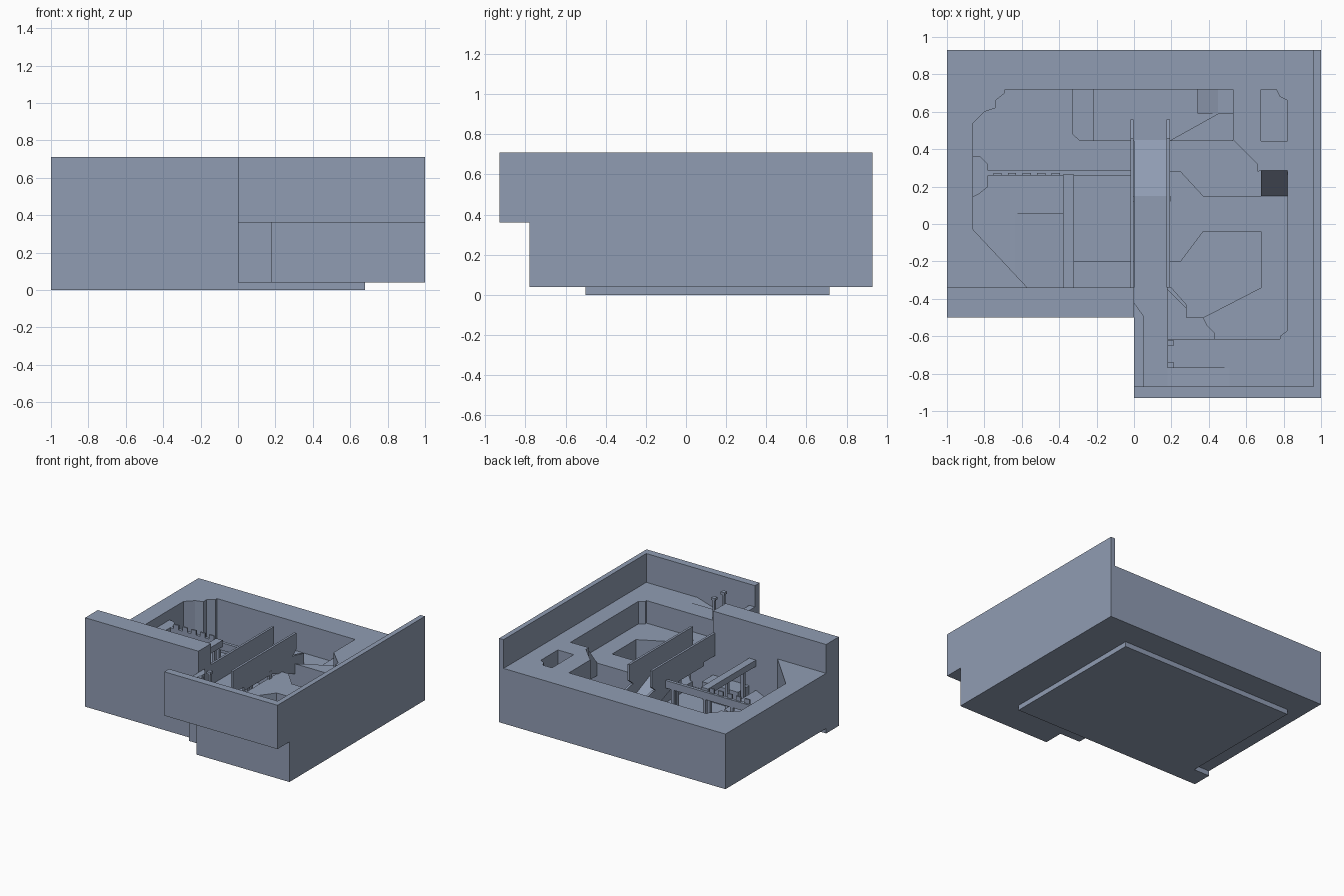
import bpy, bmesh

if "Cube" in bpy.data.objects:
    bpy.data.objects.remove(bpy.data.objects["Cube"])

mat = bpy.data.materials.new("slate_grey")
mat.diffuse_color = (0.28, 0.335, 0.45, 1)
mat.use_nodes = True
mat.node_tree.nodes["Principled BSDF"].inputs["Base Color"].default_value = mat.diffuse_color


def prism(name, pts, lo, hi, axis='z'):
    """Extrude a flat outline: axis z takes (x, y), y takes (x, z), x takes (y, z)."""
    def at(p, h):
        return {'z': (p[0], p[1], h), 'y': (p[0], h, p[1]), 'x': (h, p[0], p[1])}[axis]
    bm = bmesh.new()
    a = [bm.verts.new(at(p, lo)) for p in pts]
    b = [bm.verts.new(at(p, hi)) for p in pts]
    bm.faces.new(a)
    bm.faces.new(b)
    for i in range(len(pts)):
        j = (i + 1) % len(pts)
        bm.faces.new((a[i], a[j], b[j], b[i]))
    bmesh.ops.recalc_face_normals(bm, faces=bm.faces)
    me = bpy.data.meshes.new(name)
    bm.to_mesh(me)
    bm.free()
    me.materials.append(mat)
    ob = bpy.data.objects.new(name, me)
    bpy.context.collection.objects.link(ob)
    return ob


def box(name, x0, x1, y0, y1, z0, z1):
    return prism(name, [(x0, y0), (x1, y0), (x1, y1), (x0, y1)], z0, z1)


def cut(target, cutter):
    mod = target.modifiers.new("cut", 'BOOLEAN')
    mod.operation, mod.solver, mod.object = 'DIFFERENCE', 'EXACT', cutter
    bpy.context.view_layer.objects.active = target
    bpy.ops.object.modifier_apply(modifier=mod.name)
    bpy.data.objects.remove(cutter)


TOP, PIT, RIGHT, LEDGE, WALK = 0.48, 0.06, 0.30, 0.25, 0.38

# main block with the big pit and the small shaft
body = prism("main_block", [(-1, -.5), (0, -.5), (0, -.62), (.18, -.62), (.18, -.78),
                            (1, -.78), (1, .93), (-1, .93)], .04, TOP)
cut(body, prism("pit_cutter", [
    (.53, .72), (-.69, .72), (-.69, .70), (-.74, .66), (-.74, .62), (-.80, .60), (-.86, .54),
    (-.86, -.03), (-.57, -.34), (.18, -.34), (.18, -.615), (.78, -.615), (.78, -.60),
    (.82, -.57), (.82, .285), (.68, .285), (.66, .28), (.66, .32), (.53, .45)], PIT, .6))
cut(body, prism("shaft_cutter", [(.68, .72), (.76, .72), (.78, .68), (.82, .66),
                                 (.82, .445), (.68, .445)], .3, .6))

# front overhang, sharing the sunken entrance with the block
overhang = box("front_overhang", 0, 1, -.93, -.60, .36, TOP)
cut(overhang, prism("pit_edge_cutter", [(.18, -.615), (.78, -.615), (.78, -.5), (.18, -.5)], .3, .6))
for part in (body, overhang):
    cut(part, prism("entrance_cutter", [(0, -.3), (0, -.42), (.05, -.49), (.05, -.87),
                                        (.18, -.87), (.18, -.3)], WALK, .6))
    cut(part, prism("alley_cutter", [(.17, WALK), (.18, WALK), (.51, TOP), (.51, .6), (.17, .6)],
                    -.87, -.77, 'y'))

# base plate
box("base_plate", -.86, .68, -.5, .715, 0, .045)

# tall boundary walls
box("front_left_wall", -1, 0, -.5, -.34, 0, .71)
box("front_right_wall", 0, 1, -.93, -.87, .36, .71)
box("right_wall", .96, 1, -.93, .93, .36, .71)
prism("entrance_parapet", [(0, -.42), (.05, -.49), (.05, -.87), (0, -.87)], WALK, .54)

# raised floor on the right with its sunken yard
floor = prism("right_floor", [(.18, .28), (.25, .28), (.37, .15), (.82, .15), (.82, -.57),
                              (.78, -.615), (.18, -.615)], .05, RIGHT)
cut(floor, prism("yard_cutter", [(.15, -.34), (.2, -.34), (.28, -.43), (.28, -.5), (.37, -.5),
                                 (.68, -.34), (.68, -.04), (.37, -.04), (.25, -.2), (.15, -.2)],
                 PIT + .04, .6))
prism("corner_landing", [(.18, -.615), (.43, -.615), (.43, -.58), (.39, -.54), (.37, -.5),
                         (.28, -.5), (.28, -.45), (.18, -.35)], RIGHT - .05, RIGHT + .04)
prism("right_ramp", [(.15, RIGHT - .1), (.15, RIGHT), (.285, TOP), (.285, RIGHT - .1)],
      .68, .82, 'x')

# back ledge with its step and slope
prism("back_ledge", [(-.22, .445), (.53, .445), (.53, .72), (-.22, .72)], .05, LEDGE)
prism("ledge_step", [(-.33, .72), (-.33, .48), (-.29, .445), (-.22, .445), (-.22, .72)], .05, LEDGE - .06)
prism("ledge_corner", [(.19, .445), (.45, .59), (.53, .59), (.53, .445)], LEDGE - .05, LEDGE + .05)
prism("ledge_slope", [(.34, LEDGE - .02), (.34, LEDGE + .03), (.45, LEDGE), (.45, LEDGE - .02)],
      .59, .72, 'y')

# raised walkway, its ramp down to the ledge and its side walls
prism("walkway", [(-.35, WALK - .03), (.15, WALK - .03), (.45, LEDGE - .03), (.45, LEDGE),
                  (.15, WALK), (-.35, WALK)], 0, .18, 'x')
for name, x in (("left", -.02), ("right", .175)):
    prism(name + "_walkway_wall", [(-.34, .36), (.40, .36), (.46, .41), (.46, .54), (-.34, .54)],
          x, x + .018, 'x')
    prism(name + "_ramp_stringer", [(-.2, .33), (.15, .33), (.44, .22), (.56, .22), (.56, .34),
                                    (.44, .37), (-.2, .37)], x, x + .018, 'x')
    box(name + "_walkway_post", x, x + .02, .12, .15, PIT, .36)

# catwalk beams with toothed railing and posts
box("cross_beam", -.79, -.02, .26, .285, .34, .40)
box("long_beam", -.38, -.32, -.34, .265, .37, .42)
for i in range(5):
    x = -.73 + i * .078
    box("railing_tooth", x - .022, x + .022, .26, .272, .40, .435)
for x, y in ((-.35, .2), (-.35, -.02), (-.35, -.22), (-.08, .272), (-.36, .272), (-.6, .272)):
    box("catwalk_post", x - .012, x + .012, y - .012, y + .012, PIT, .38)

# left landing, front platform and low ramp in the pit
prism("left_landing", [(-.87, .365), (-.82, .36), (-.78, .32), (-.78, .2), (-.83, .16), (-.87, .14)],
      .05, .40)
box("front_platform", -.32, 0, -.35, -.2, .05, .2)
prism("low_ramp", [(-.64, .05), (-.64, PIT), (-.38, .18), (-.38, .05)], -.35, .055, 'y')

# capped posts beside the entrance
for y in (-.635, -.755):
    box("gate_post", .187, .203, y - .008, y + .008, TOP - .02, .64)
    box("gate_post_cap", .179, .211, y - .016, y + .016, .635, .655)
